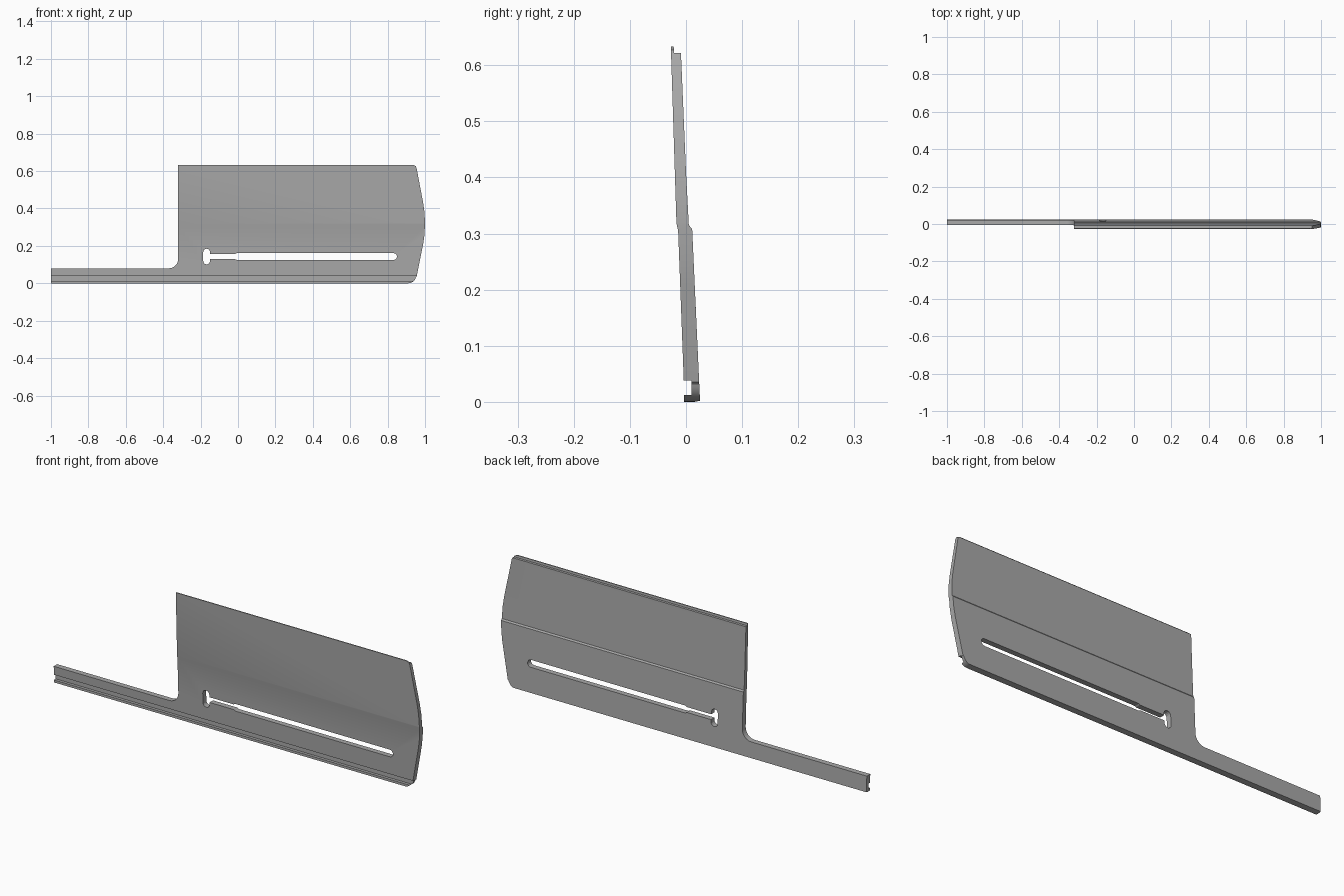
import bpy, bmesh
from math import sin, cos, radians

cube = bpy.data.objects.get("Cube")
if cube:
    bpy.data.objects.remove(cube, do_unlink=True)

grey = bpy.data.materials.new("mid grey")
grey.use_nodes = True
colour = (0.4, 0.4, 0.4, 1)
grey.diffuse_color = colour
grey.node_tree.nodes["Principled BSDF"].inputs["Base Color"].default_value = colour


def arc(cx, cz, r, start, end, n=8):
    """Points along a circular arc, angles in degrees."""
    angles = [radians(start + (end - start) * i / n) for i in range(n + 1)]
    return [(cx + r * cos(a), cz + r * sin(a)) for a in angles]


def prism(name, points, place, shift):
    """Extrude a closed outline; place turns a 2D point into 3D."""
    bm = bmesh.new()
    face = bm.faces.new([bm.verts.new(place(*p)) for p in points])
    new = bmesh.ops.extrude_face_region(bm, geom=[face])["geom"]
    verts = [v for v in new if isinstance(v, bmesh.types.BMVert)]
    bmesh.ops.translate(bm, verts=verts, vec=shift)
    bmesh.ops.recalc_face_normals(bm, faces=bm.faces)
    mesh = bpy.data.meshes.new(name)
    bm.to_mesh(mesh)
    bm.free()
    mesh.materials.append(grey)
    ob = bpy.data.objects.new(name, mesh)
    bpy.context.collection.objects.link(ob)
    return ob


def cutter(name, points):
    ob = prism(name, points, lambda x, z: (x, -0.2, z), (0, 0.4, 0))
    ob.hide_render = True
    return ob


def capsule(x0, x1, z, r):
    return arc(x0, z, r, 90, 270) + arc(x1, z, r, -90, 90)


# Cross-section (y, z): leaning board, stepped at mid height, with a
# tongue on top and a grooved lip at the foot
section = [(-0.027, 0.633), (-0.022, 0.633), (-0.021, 0.622), (-0.009, 0.622),
           (0.000, 0.41), (0.005, 0.315), (0.011, 0.308), (0.025, 0.002),
           (0.015, 0.0), (-0.004, 0.0), (-0.004, 0.012), (0.010, 0.012),
           (0.010, 0.038), (-0.004, 0.038), (-0.014, 0.305), (-0.017, 0.318)]
panel = prism("siding_panel", section, lambda y, z: (-1, y, z), (2, 0, 0))

# Front outline: narrow arm, filleted corner, bowed right end
outline = [(-1.1, -0.1), (-1.1, 0.08)]
outline += arc(-0.37, 0.13, 0.05, -90, 0)
outline += [(-0.32, 0.8), (0.935, 0.8), (0.935, 0.633), (0.95, 0.627), (0.955, 0.615)]
outline += [(0.99, 0.43), (0.997, 0.38), (1.0, 0.32), (0.997, 0.26), (0.99, 0.21)]
outline += [(0.955, 0.035)] + arc(0.91, 0.042, 0.042, -15, -90)
outline += [(0.91, -0.1)]

# Slot with a narrow neck and an upright rounded head
upright = [(-0.168 + z, 0.143 + x) for x, z in capsule(-0.024, 0.024, 0, 0.018)]
cuts = [("outline_cutter", outline, 'INTERSECT'),
        ("slot_cutter", capsule(-0.005, 0.832, 0.143, 0.018), 'DIFFERENCE'),
        ("neck_cutter", [(-0.17, 0.13), (0, 0.13), (0, 0.156), (-0.17, 0.156)], 'DIFFERENCE'),
        ("head_cutter", upright, 'DIFFERENCE')]
cutters = []
for name, points, operation in cuts:
    cutters.append(cutter(name, points))
    mod = panel.modifiers.new(name, 'BOOLEAN')
    mod.operation = operation
    mod.solver = 'EXACT'
    mod.object = cutters[-1]

# Apply the cuts and drop the cutters
bpy.context.view_layer.objects.active = panel
panel.select_set(True)
for mod in list(panel.modifiers):
    bpy.ops.object.modifier_apply(modifier=mod.name)
for ob in cutters:
    bpy.data.objects.remove(ob, do_unlink=True)
bpy.ops.object.shade_smooth_by_angle(angle=radians(20))
